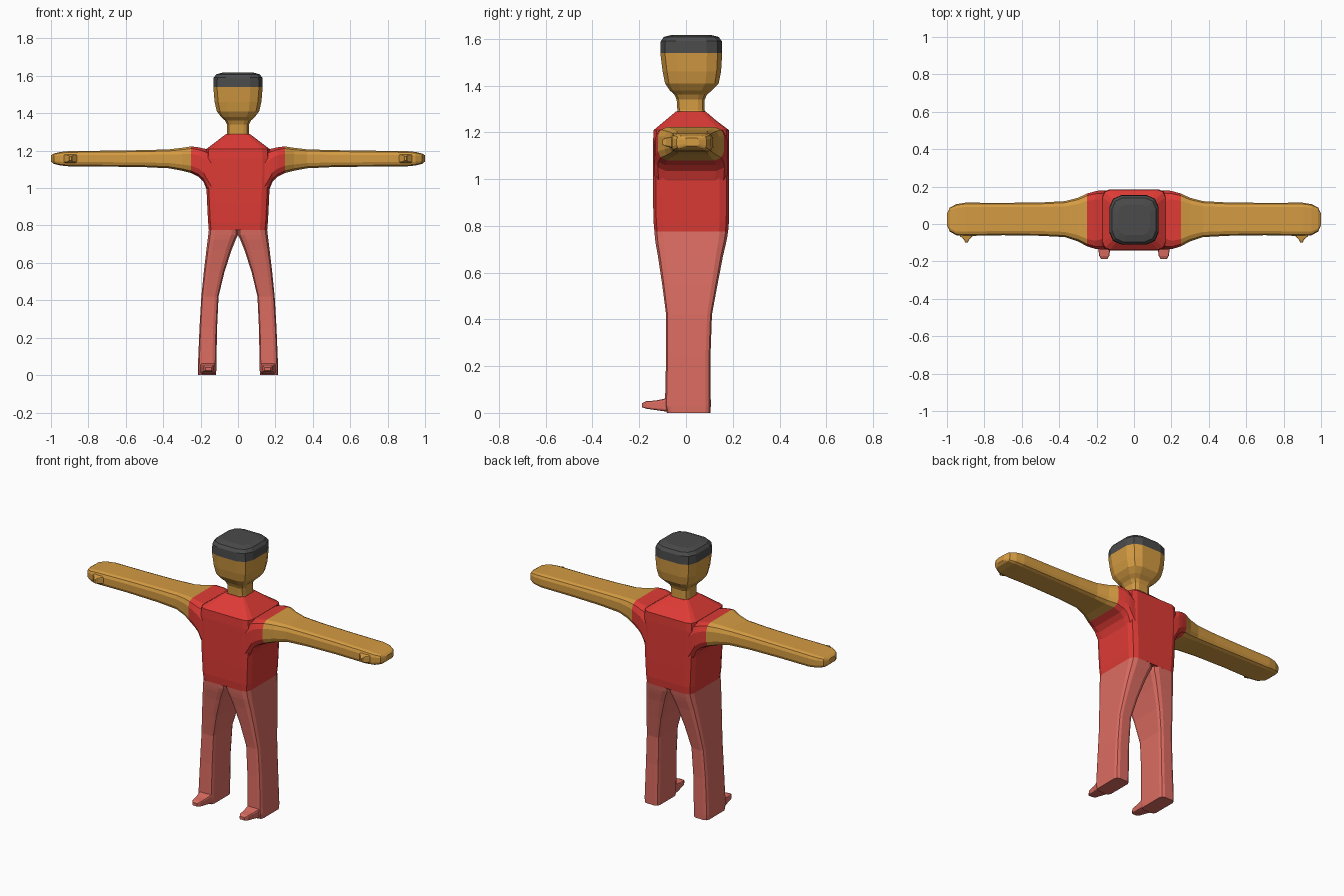
import bpy, bmesh


def material(name, rgb):
    m = bpy.data.materials.new(name)
    m.diffuse_color = (*rgb, 1.0)
    return m


SKIN = material("skin", (0.66, 0.33, 0.055))
RED = material("red_shirt", (0.73, 0.043, 0.036))
PINK = material("pink_trousers", (0.71, 0.15, 0.12))
HAIR = material("dark_hair", (0.07, 0.07, 0.072))


def section(a0, a1, b0, b1, round_):
    """Rounded rectangle of 12 points spanning a0..a1 and b0..b1."""
    ca, cb, ha, hb = (a0 + a1) / 2, (b0 + b1) / 2, (a1 - a0) / 2, (b1 - b0) / 2
    c = round_ * min(ha, hb)
    pts = []
    for sa, sb in ((1, 1), (-1, 1), (-1, -1), (1, -1)):
        corner = [(ha, hb - c), (ha - 0.3 * c, hb - 0.3 * c), (ha - c, hb)]
        if sa * sb < 0:
            corner.reverse()
        pts += [(ca + sa * a, cb + sb * b) for a, b in corner]
    return pts


def loft(name, axis, rings, mats, round_=0.4, rule=None, mirror=False, caps=(True, True)):
    """Skin rings (position, a0, a1, b0, b1) along an axis; mirrored copy on request."""
    place = {"x": lambda t, a, b: (t, a, b),
             "y": lambda t, a, b: (a, t, b),
             "z": lambda t, a, b: (a, b, t)}[axis]
    for side, sign in (("_left", 1), ("_right", -1)) if mirror else (("", 1),):
        bm = bmesh.new()
        loops = []
        for t, *box in rings:
            loop = []
            for a, b in section(*box, round_):
                x, y, z = place(t, a, b)
                loop.append(bm.verts.new((sign * x, y, z)))
            loops.append(loop)
        n = len(loops[0])
        for lo, hi in zip(loops, loops[1:]):
            for i in range(n):
                j = (i + 1) % n
                bm.faces.new((lo[i], lo[j], hi[j], hi[i]))
        if caps[0]:
            bm.faces.new(loops[0][::-1])
        if caps[1]:
            bm.faces.new(loops[-1])
        bmesh.ops.recalc_face_normals(bm, faces=bm.faces)
        if rule:
            for f in bm.faces:
                f.material_index = rule(f.calc_center_median())
        me = bpy.data.meshes.new(name + side)
        bm.to_mesh(me)
        bm.free()
        for m in mats:
            me.materials.append(m)
        ob = bpy.data.objects.new(name + side, me)
        bpy.context.collection.objects.link(ob)


# Head with hair cap, tapering into the neck
loft("head", "z", [
    (1.27, -0.065, 0.065, -0.04, 0.085),
    (1.295, -0.058, 0.058, -0.037, 0.08),
    (1.34, -0.058, 0.058, -0.04, 0.08),
    (1.362, -0.07, 0.07, -0.05, 0.09),
    (1.38, -0.09, 0.09, -0.07, 0.112),
    (1.41, -0.113, 0.113, -0.09, 0.14),
    (1.46, -0.125, 0.125, -0.1, 0.15),
    (1.54, -0.132, 0.132, -0.11, 0.155),
    (1.59, -0.13, 0.13, -0.108, 0.153),
    (1.608, -0.117, 0.117, -0.095, 0.14),
    (1.617, -0.085, 0.085, -0.06, 0.105)],
    [SKIN, HAIR], 0.5, lambda c: int(c.z > 1.54), caps=(False, True))

# Shirt body with sloping shoulders
loft("torso", "z", [
    (0.775, -0.156, 0.156, -0.135, 0.18),
    (0.82, -0.16, 0.16, -0.139, 0.184),
    (0.92, -0.165, 0.165, -0.141, 0.185),
    (1.03, -0.17, 0.17, -0.141, 0.185),
    (1.16, -0.172, 0.172, -0.141, 0.185),
    (1.21, -0.168, 0.168, -0.138, 0.183),
    (1.25, -0.115, 0.115, -0.09, 0.13),
    (1.29, -0.062, 0.062, -0.042, 0.083)],
    [RED], 0.25)

# Arms: red sleeve flaring from the body, then bare arm and mitten hand
loft("arm", "x", [
    (0.14, -0.136, 0.18, 0.93, 1.205),
    (0.165, -0.136, 0.18, 0.985, 1.208),
    (0.185, -0.135, 0.179, 1.035, 1.212),
    (0.21, -0.132, 0.174, 1.06, 1.218),
    (0.25, -0.12, 0.163, 1.08, 1.223),
    (0.3, -0.093, 0.14, 1.093, 1.215),
    (0.37, -0.07, 0.122, 1.106, 1.207),
    (0.5, -0.063, 0.115, 1.112, 1.203),
    (0.7, -0.06, 0.113, 1.115, 1.2),
    (0.9, -0.064, 0.114, 1.116, 1.198),
    (0.95, -0.06, 0.106, 1.121, 1.193),
    (0.985, -0.04, 0.088, 1.13, 1.185),
    (1.0, -0.005, 0.055, 1.142, 1.175)],
    [RED, SKIN], 0.55, lambda c: int(c.x * c.x > 0.0625), True, (False, True))

# Thumbs
loft("thumb", "y", [
    (-0.03, 0.845, 0.945, 1.13, 1.185),
    (-0.065, 0.862, 0.93, 1.135, 1.18),
    (-0.085, 0.882, 0.908, 1.14, 1.176),
    (-0.1, 0.89, 0.902, 1.147, 1.17)],
    [SKIN], 0.4, mirror=True, caps=(False, True))

# Trouser legs meeting at the crotch
loft("leg", "z", [
    (0.0, 0.117, 0.214, -0.082, 0.105),
    (0.03, 0.116, 0.215, -0.09, 0.106),
    (0.25, 0.112, 0.206, -0.085, 0.105),
    (0.42, 0.104, 0.196, -0.085, 0.111),
    (0.55, 0.073, 0.183, -0.102, 0.135),
    (0.67, 0.034, 0.169, -0.12, 0.158),
    (0.725, 0.012, 0.162, -0.13, 0.171),
    (0.75, 0.0, 0.159, -0.133, 0.176),
    (0.776, 0.0, 0.156, -0.135, 0.18)],
    [PINK], 0.45, mirror=True, caps=(True, False))

# Pointed feet
loft("foot", "y", [
    (-0.06, 0.12, 0.204, 0.004, 0.075),
    (-0.095, 0.122, 0.2, 0.007, 0.06),
    (-0.13, 0.127, 0.192, 0.012, 0.053),
    (-0.17, 0.132, 0.186, 0.018, 0.05),
    (-0.188, 0.143, 0.175, 0.024, 0.042)],
    [PINK], 0.4, mirror=True, caps=(False, True))
